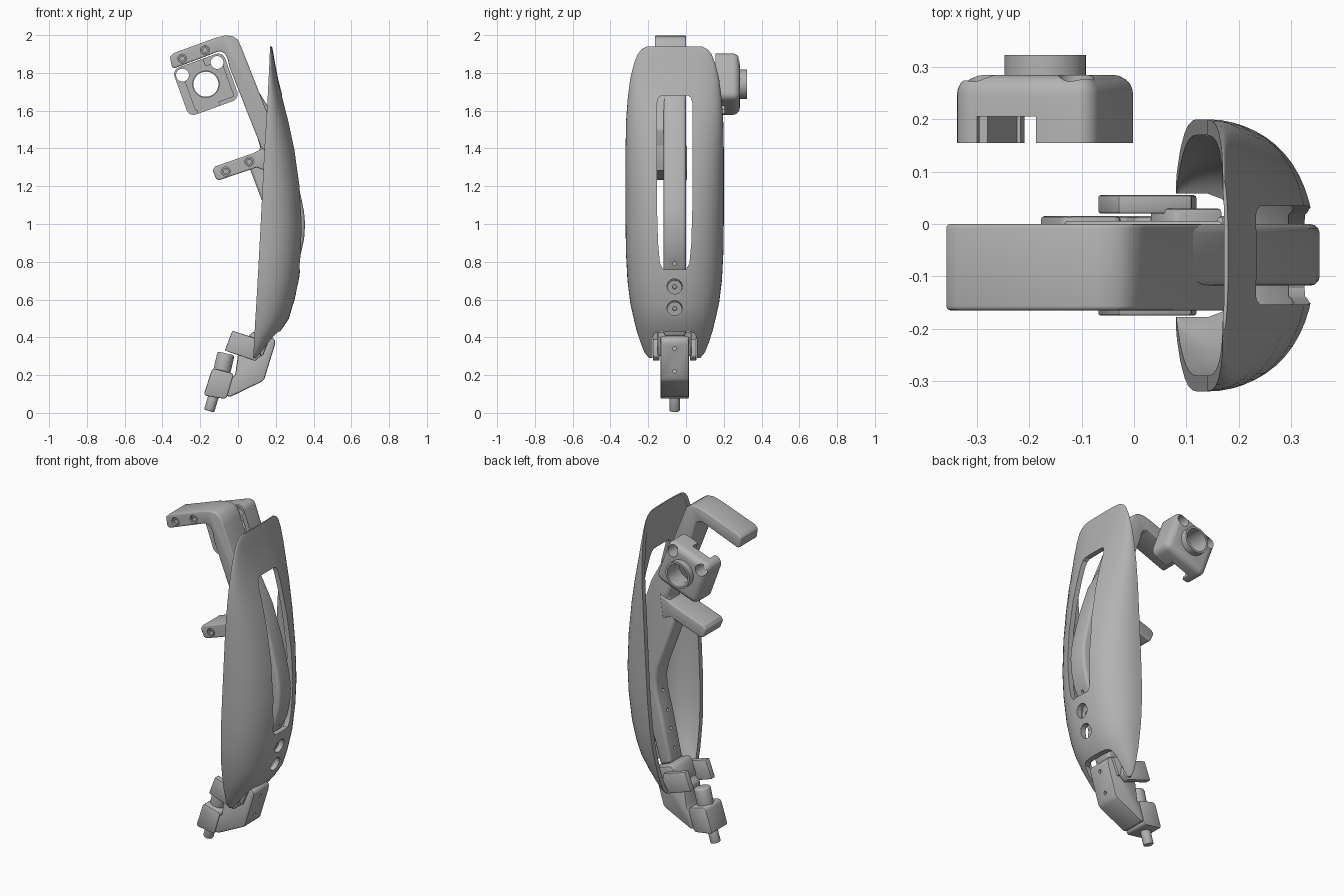
import bpy, bmesh, math
from mathutils import Vector, Matrix

cube = bpy.data.objects.get("Cube")
if cube:
    bpy.data.objects.remove(cube)

grey = bpy.data.materials.new("plain_grey")
grey.use_nodes = True
COL = (0.45, 0.45, 0.45, 1)
grey.diffuse_color = COL
grey.node_tree.nodes["Principled BSDF"].inputs["Base Color"].default_value = COL
YC = -0.06   # symmetry plane of the shell and spine


def make(name, bm):
    bmesh.ops.recalc_face_normals(bm, faces=bm.faces)
    me = bpy.data.meshes.new(name)
    bm.to_mesh(me)
    bm.free()
    me.materials.append(grey)
    ob = bpy.data.objects.new(name, me)
    bpy.context.collection.objects.link(ob)
    return ob


def select(ob):
    bpy.ops.object.select_all(action='DESELECT')
    bpy.context.view_layer.objects.active = ob
    ob.select_set(True)


def bevel(ob, width, segments=3):
    m = ob.modifiers.new("bevel", 'BEVEL')
    m.width, m.segments, m.limit_method = width, segments, 'ANGLE'
    m.angle_limit = math.radians(35)
    select(ob)
    bpy.ops.object.modifier_apply(modifier=m.name)


def cut(ob, *cutters):
    for c in cutters:
        m = ob.modifiers.new("cut", 'BOOLEAN')
        m.operation, m.solver, m.object = 'DIFFERENCE', 'EXACT', c
        select(ob)
        bpy.ops.object.modifier_apply(modifier=m.name)
        bpy.data.objects.remove(c)


def smooth(*obs):
    for ob in obs:
        select(ob)
        bpy.ops.object.shade_smooth_by_angle(angle=math.radians(32))


def prism(name, pts, lo, hi, along_x=False):
    """Extrude an outline: (x, z) along y, or (y, z) along x."""
    bm = bmesh.new()
    ends = [[bm.verts.new((d, a, b) if along_x else (a, d, b)) for a, b in pts]
            for d in (lo, hi)]
    bm.faces.new(ends[0])
    bm.faces.new(ends[1][::-1])
    for i in range(len(pts)):
        j = (i + 1) % len(pts)
        bm.faces.new((ends[0][i], ends[0][j], ends[1][j], ends[1][i]))
    return make(name, bm)


def rod(name, a, b, r, n=32):
    a, b = Vector(a), Vector(b)
    bm = bmesh.new()
    rot = (b - a).to_track_quat('Z', 'Y').to_matrix().to_4x4()
    bmesh.ops.create_cone(bm, cap_ends=True, segments=n, radius1=r, radius2=r,
                          depth=(b - a).length, matrix=Matrix.Translation((a + b) / 2) @ rot)
    return make(name, bm)


def box(name, centre, size, tilt=0):
    bm = bmesh.new()
    bmesh.ops.create_cube(bm, size=1, matrix=Matrix.Translation(centre)
                          @ Matrix.Rotation(math.radians(tilt), 4, 'Y') @ Matrix.Diagonal((*size, 1)))
    return make(name, bm)


# Curved outer shell: stacked C sections (z, back x, depth, half width)
STATIONS = [(0.29, .08, .025, .135), (0.32, .082, .05, .16), (0.37, .085, .09, .18),
            (0.43, .088, .135, .2), (0.5, .092, .178, .217), (0.58, .097, .198, .235),
            (0.7, .104, .218, .25), (0.85, .112, .228, .258), (1.0, .12, .226, .26),
            (1.2, .13, .204, .26), (1.4, .14, .164, .26), (1.55, .15, .12, .257),
            (1.67, .157, .08, .248), (1.77, .162, .05, .235), (1.85, .166, .03, .215),
            (1.9, .168, .02, .195), (1.925, .169, .014, .175), (1.94, .17, .01, .145)]


def arc(back, depth, half, z, n=28):
    out = []
    for i in range(n + 1):
        t = math.pi * (i / n - 0.5)
        s, c = math.sin(t), max(math.cos(t), 0)
        out.append((back + depth * c ** 0.85, YC + half * math.copysign(abs(s) ** 0.85, s), z))
    return out


bm = bmesh.new()
rings = []
for z, back, depth, half in STATIONS:
    wall = min(0.03, depth * 0.75)
    loop = arc(back, depth, half, z) + arc(back, depth - wall, half - 0.03, z)[::-1]
    rings.append([bm.verts.new(p) for p in loop])
count = len(rings[0])
for low, high in zip(rings, rings[1:]):
    for i in range(count):
        j = (i + 1) % count
        bm.faces.new((low[i], low[j], high[j], high[i]))
for r in (rings[0], rings[-1]):
    for i in range(count // 2 - 1):
        bm.faces.new((r[i], r[i + 1], r[count - 2 - i], r[count - 1 - i]))
shell = make("shell", bm)

# Long window, lower notch and two screw holes in the shell
half_slot = [(.06, .76), (.078, .79), (.088, .9), (.094, 1.1), (.094, 1.64), (.085, 1.67), (.07, 1.68)]
slot = [(YC + a, z) for a, z in half_slot] + [(YC - a, z) for a, z in half_slot[::-1]]
half_notch = [(.118, .2), (.118, .39), (.108, .42), (.085, .43)]
notch = [(YC + a, z) for a, z in half_notch] + [(YC - a, z) for a, z in half_notch[::-1]]
SCREWS = [(.67, .255), (.555, .215)]
cut(shell, prism("slot_cutter", slot, .12, .5, True),
    prism("notch_cutter", notch, 0, .5, True),
    *[rod("hole_cutter", (.2, YC, z), (.5, YC, z), .04) for z, x in SCREWS])
smooth(shell)
for z, x in SCREWS:
    screw = rod("shell_screw", (x - .05, YC, z + .01), (x + .025, YC, z - .005), .038)
    cut(screw, rod("socket_cutter", (x, YC, z), (x + .1, YC, z - .01), .012, 12))
    smooth(screw)

# Curved spine showing through the window
spine = prism("spine", [
    (.06, 1.78), (.16, 1.62), (.235, 1.48), (.295, 1.3), (.337, 1.13), (.35, 1.06), (.355, 1),
    (.35, .92), (.33, .83), (.29, .75), (.26, .68), (.22, .57), (.17, .4), (.1, .43),
    (.16, .7), (.195, .83), (.198, .9), (.185, .97), (.06, 1.3), (.12, 1.4), (.03, 1.7)],
    -.118, 0)
bevel(spine, .018)
cut(spine, *[rod("rear_hole_cutter", (x - .05, YC, z), (x + .03, YC, z), .009, 12)
             for x, z in ((.11, .5), (.137, .61), (.16, .71), (.187, .82))],
    rod("front_hole_cutter", (.28, YC, .79), (.4, YC, .79), .009, 12))
smooth(spine)

# Upper hooked bracket and lower bracket with bushings
upper = prism("upper_bracket", [
    (-.36, 1.885), (-.34, 1.905), (-.12, 1.985), (-.07, 1.998), (-.03, 1.995), (0, 1.975),
    (.02, 1.93), (.19, 1.5), (.16, 1.38), (.125, 1.4), (-.045, 1.83), (-.055, 1.875),
    (-.07, 1.905), (-.1, 1.915), (-.335, 1.825), (-.35, 1.83)], -.165, 0)
lower = prism("lower_bracket", [
    (-.135, 1.285), (-.12, 1.305), (.08, 1.375), (.13, 1.4), (.17, 1.42), (.15, 1.28),
    (.1, 1.3), (-.1, 1.232), (-.115, 1.237)], -.16, .006)
for ob, spots in ((upper, ((-.295, 1.875), (-.175, 1.92))),
                  (lower, ((-.065, 1.278), (.06, 1.33)))):
    bevel(ob, .012)
    cut(ob, *[rod("socket_cutter", (x, -.3, z), (x, -.13, z), .024, 24) for x, z in spots])
    smooth(ob)
    for x, z in spots:
        bush = rod("bushing", (x, -.1, z), (x, -.158, z), .02, 24)
        cut(bush, rod("bore_cutter", (x, -.3, z), (x, -.13, z), .012, 16))
        smooth(bush)

# Camera-like cap: rounded hollow housing with collar and corner holes
TILT = -20
CENTRE = Vector((-.17, .22, 1.74))
spin = Matrix.Rotation(math.radians(TILT), 3, 'Y')


def at(u, y, w):
    p = CENTRE + spin @ Vector((u, 0, w))
    return (p.x, y, p.z)


cap = box("cap_housing", at(0, .2, 0), (.285, .17, .265), TILT)
bevel(cap, .038, 5)
collar = rod("cap_collar", at(0, .25, 0), at(0, .323, 0), .078, 48)
cut(cap, box("front_trim", at(0, .08, 0), (.5, .15, .5), TILT),
    box("cavity", at(.01, .15, -.01), (.215, .11, .2), TILT),
    box("channel", at(-.03, .15, 0), (.12, .11, .5), TILT),
    rod("lens_cutter", at(0, 0, 0), at(0, .5, 0), .07, 48),
    *[rod("corner_cutter", at(u, 0, .088), at(u, .5, .088), .034) for u in (-.1, .095)])
cut(collar, rod("lens_cutter", at(0, 0, 0), at(0, .5, 0), .066, 48))
smooth(cap, collar)

# Clip with a flange on each side of the foot
flange = [(-.03, .435), (-.07, .33), (.09, .275), (.12, .3), (.11, .39)]
for side, y in (("left", .02), ("right", -.175)):
    f = prism(side + "_clip_flange", flange, y, y + .035)
    bevel(f, .005, 2)
    smooth(f)
bridge = prism("clip_bridge", [(.06, .41), (.08, .43), (.17, .4), (.13, .3), (.03, .33)], -.15, .03)
bevel(bridge, .008, 2)
smooth(bridge)

# Angled foot bracket
foot = prism("foot_bracket", [
    (.0, .31), (.08, .36), (.17, .41), (.197, .385), (.195, .36), (.14, .18), (.125, .165),
    (-.04, .085), (-.06, .09), (-.03, .19), (-.015, .2)], -.135, .015)
bevel(foot, .01, 2)
cut(foot, *[rod("foot_hole_cutter", (x - .03, YC, z), (x + .1, YC, z), .01, 12)
            for x, z in ((.185, .34), (.152, .22))])
smooth(foot)

# Tilted plunger through its block
block = prism("plunger_block", [(-.18, .1), (-.14, .225), (-.125, .235), (-.03, .21),
                                (-.025, .195), (-.06, .08), (-.075, .075), (-.17, .09)], -.135, .015)
bevel(block, .012, 2)
knob = rod("plunger_knob", (-.09, YC, .2), (-.063, YC, .315), .046)
bevel(knob, .012)
peg = rod("plunger_peg", (-.153, YC, .01), (-.12, YC, .12), .028)
bevel(peg, .006, 2)
smooth(block, knob, peg)
